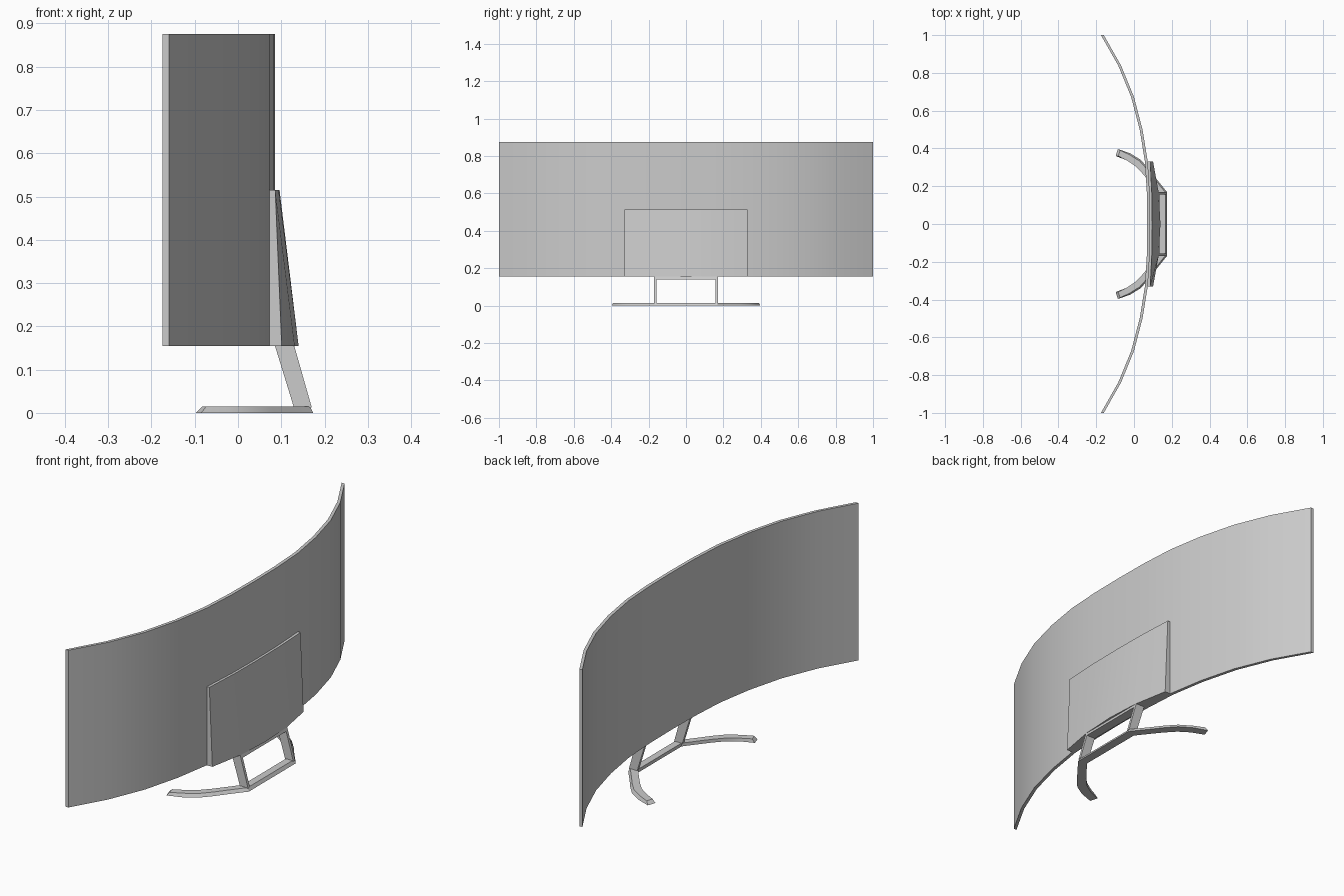
import bpy, bmesh

if "Cube" in bpy.data.objects:
    bpy.data.objects.remove(bpy.data.objects["Cube"])


def loft(name, rings, smooth=False):
    """Skin a row of four-cornered sections and cap both ends."""
    bm = bmesh.new()
    loops = [[bm.verts.new(p) for p in ring] for ring in rings]
    for a, b in zip(loops, loops[1:]):
        for i in range(4):
            j = (i + 1) % 4
            bm.faces.new((a[i], a[j], b[j], b[i]))
    bm.faces.new(loops[0])
    bm.faces.new(loops[-1])
    bmesh.ops.recalc_face_normals(bm, faces=bm.faces)
    mesh = bpy.data.meshes.new(name)
    bm.to_mesh(mesh)
    bm.free()
    obj = bpy.data.objects.new(name, mesh)
    bpy.context.collection.objects.link(obj)
    if smooth:
        bpy.ops.object.select_all(action='DESELECT')
        obj.select_set(True)
        bpy.context.view_layer.objects.active = obj
        bpy.ops.object.shade_smooth_by_angle(angle=0.5)
    return obj


def both_sides(rows):
    """Mirror half rows (listed from the outside in) across y = 0."""
    flip = [[(x, -y, z) for x, y, z in ring] for ring in reversed(rows)]
    return rows + (flip[1:] if abs(rows[-1][0][1]) < 1e-6 else flip)


LOW, HIGH, T = 0.155, 0.875, 0.015

# Curved screen: (back x, y)
arc = [(-0.16, 1.0), (-0.068, 0.838), (0.0, 0.672), (0.045, 0.5),
       (0.073, 0.33), (0.083, 0.165), (0.085, 0.0)]
loft("screen", both_sides([[(x - T, y, LOW), (x, y, LOW), (x, y, HIGH), (x - T, y, HIGH)]
                           for x, y in arc]), True)

# Wedge housing on the back: (front x, bottom back x, top back x, y)
wedge = [(0.07, 0.101, 0.086, 0.33), (0.078, 0.131, 0.094, 0.165), (0.08, 0.14, 0.096, 0.0)]
loft("back_housing", both_sides([[(f, y, LOW), (b, y, LOW), (t, y, 0.515), (f, y, 0.515)]
                                 for f, b, t, y in wedge]), True)


# Leaning stand frame: two posts joined by a top bar
def post_section(outer_y, outer_z, inner_y, inner_z):
    def front(z): return 0.133 - 0.307 * z
    def back(z): return 0.174 - 0.284 * z
    return [(front(outer_z), outer_y, outer_z), (back(outer_z), outer_y, outer_z),
            (back(inner_z), inner_y, inner_z), (front(inner_z), inner_y, inner_z)]


loft("stand_frame", both_sides([post_section(0.17, 0.012, 0.157, 0.012),
                                post_section(0.17, LOW, 0.157, 0.14)]))

# Base: curved feet and crossbar in one strip, with a sloping outer wall
outer = [(-0.085, 0.397), (-0.02, 0.374), (0.035, 0.34), (0.078, 0.292), (0.12, 0.237), (0.174, 0.17)]
inner = [(-0.097, 0.36), (-0.04, 0.338), (0.01, 0.305), (0.05, 0.262), (0.09, 0.212), (0.133, 0.157)]
rows = []
for i, ((ox, oy), (ix, iy)) in enumerate(zip(outer, inner)):
    tip = 0.014 if i == 0 else 0.0
    rows.append([(ox, oy, 0), (ix, iy, 0), (ix + tip, iy, T),
                 (ox + 0.2 * (ix - ox) + tip, oy + 0.2 * (iy - oy), T)])
loft("base", both_sides(rows), True)
